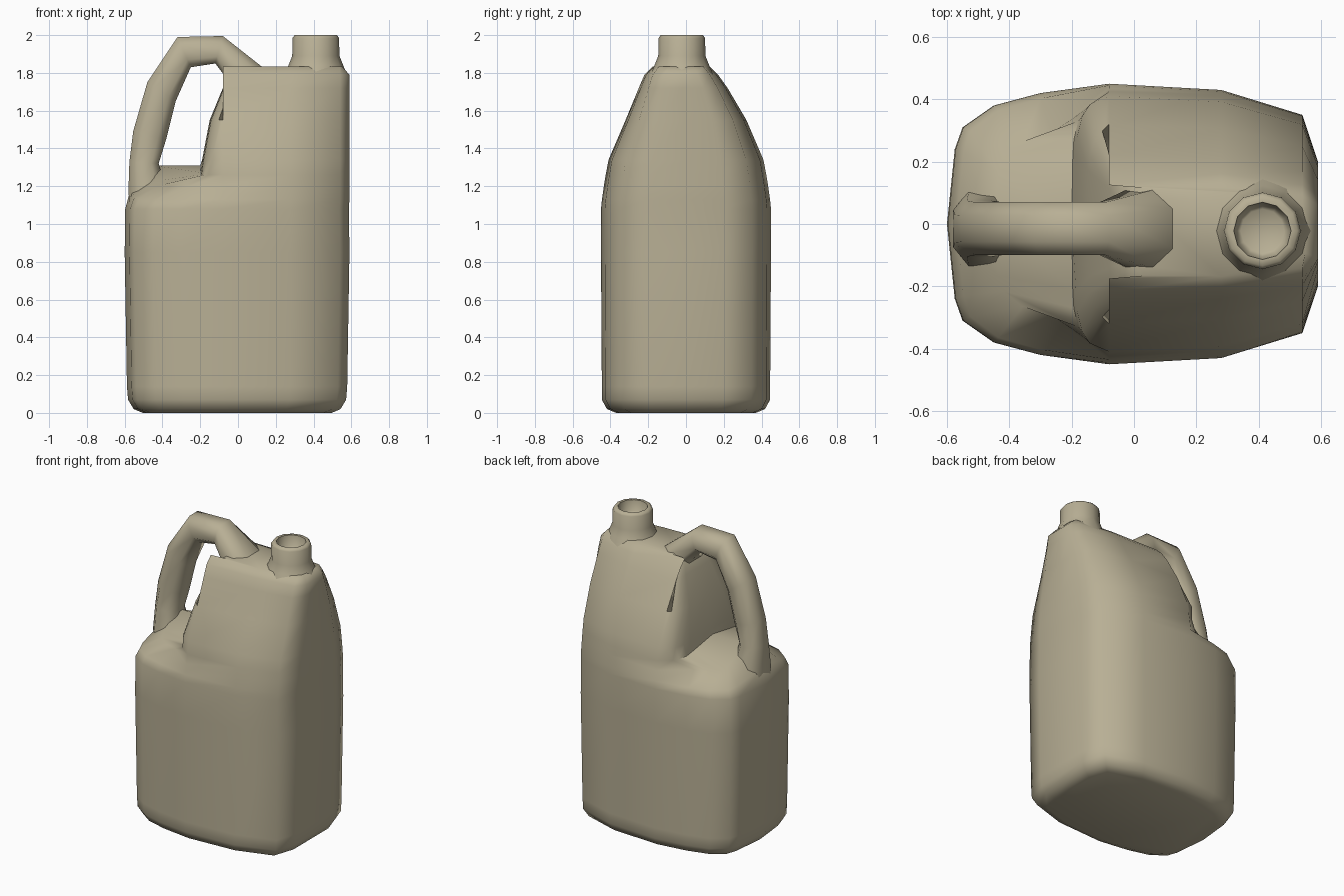
import bpy, bmesh, math
from mathutils import Vector

if "Cube" in bpy.data.objects:
    bpy.data.objects.remove(bpy.data.objects["Cube"])

mat = bpy.data.materials.new("khaki_plastic")
mat.use_nodes = True
color = (0.48, 0.43, 0.30, 1)
mat.diffuse_color = color
mat.node_tree.nodes["Principled BSDF"].inputs["Base Color"].default_value = color


def loft(name, rings, angle):
    """Skin closed rings of points in order and cap both ends."""
    bm = bmesh.new()
    loops = [[bm.verts.new(p) for p in ring] for ring in rings]
    for a, b in zip(loops, loops[1:]):
        n = len(a)
        for i in range(n):
            j = (i + 1) % n
            bm.faces.new((a[i], a[j], b[j], b[i]))
    bm.faces.new(loops[0])
    bm.faces.new(loops[-1])
    bmesh.ops.recalc_face_normals(bm, faces=bm.faces)
    mesh = bpy.data.meshes.new(name)
    bm.to_mesh(mesh)
    bm.free()
    mesh.materials.append(mat)
    mesh.shade_smooth()
    mesh.set_sharp_from_angle(angle=math.radians(angle))
    obj = bpy.data.objects.new(name, mesh)
    bpy.context.collection.objects.link(obj)
    return obj


# Footprint: half outline from right to left, mirrored across y
half = [(0.59, 0), (0.59, 0.2), (0.54, 0.35), (0.28, 0.43), (-0.08, 0.45),
        (-0.3, 0.42), (-0.45, 0.38), (-0.55, 0.31), (-0.575, 0.24), (-0.6, 0)]
outline = half + [(x, -y) for x, y in half[-2:0:-1]]


def base_ring(z, sx, sy):
    return [(x * sx, y * sy, z) for x, y in outline]


def upper_ring(z, left, depth, w, left_w=1, lift=0, right=0.59, shift=0):
    """Ring whose handle side is pulled in to form the ledge and recess wall."""
    ring = []
    for x, y in outline:
        k = w / 0.45
        h = z
        if x < -0.1:
            h += lift * max(0, 1 - abs(y) / 0.32)
            x = left + (x + 0.6) / 0.5 * depth
            k *= left_w
        ring.append((min(x, right), y * k + shift, h))
    return ring


# Bottle body
loft("bottle_body", [
    base_ring(0, 0.84, 0.82),
    base_ring(0.02, 0.92, 0.93),
    base_ring(0.07, 0.97, 0.99),
    base_ring(0.14, 0.98, 0.99),
    base_ring(0.85, 1, 1),
    base_ring(1.08, 0.995, 1),
    upper_ring(1.13, -0.57, 0.45, 0.445, 0.97, 0.05),
    upper_ring(1.2, -0.45, 0.31, 0.435, 0.72, 0.11),
    upper_ring(1.26, -0.2, 0.07, 0.425, 0.92, 0.05),
    upper_ring(1.34, -0.19, 0.08, 0.41),
    upper_ring(1.55, -0.15, 0.08, 0.32),
    upper_ring(1.72, -0.08, 0.06, 0.235, shift=-0.015),
    upper_ring(1.79, -0.05, 0.06, 0.195, shift=-0.025),
    upper_ring(1.835, 0.0, 0.06, 0.15, right=0.55, shift=-0.025),
], 60)

# Handle: outer and inner edge points (x, z) with half thickness in y
handle = [
    ((-0.57, 1.0), (-0.36, 1.0), 0.14),
    ((-0.58, 1.18), (-0.38, 1.18), 0.12),
    ((-0.575, 1.33), (-0.42, 1.32), 0.09),
    ((-0.555, 1.49), (-0.38, 1.45), 0.085),
    ((-0.48, 1.75), (-0.33, 1.65), 0.085),
    ((-0.32, 1.99), (-0.25, 1.83), 0.085),
    ((-0.08, 1.995), (-0.12, 1.85), 0.085),
    ((0.13, 1.83), (-0.06, 1.77), 0.13),
    ((0.2, 1.72), (0.0, 1.66), 0.14),
]
section = [(0, 0.5), (0.0, -0.5), (0.25, -1), (0.75, -1),
           (1, -0.5), (1, 0.5), (0.75, 1), (0.25, 1)]
rings = []
for outer, inner, half_y in handle:
    a = Vector((outer[0], -0.015, outer[1]))
    b = Vector((inner[0], -0.015, inner[1]))
    rings.append([a.lerp(b, t) + Vector((0, s * half_y, 0)) for t, s in section])
loft("handle", rings, 75)

# Neck with its open mouth
profile = [(0.17, 1.78), (0.145, 1.84), (0.125, 1.89), (0.123, 1.985),
           (0.112, 2.0), (0.092, 2.0), (0.082, 1.93), (0.07, 1.92)]
steps = [math.tau * i / 12 for i in range(12)]
loft("neck", [[(0.412 + r * math.cos(t), -0.022 + r * math.sin(t), z) for t in steps]
              for r, z in profile], 60)
